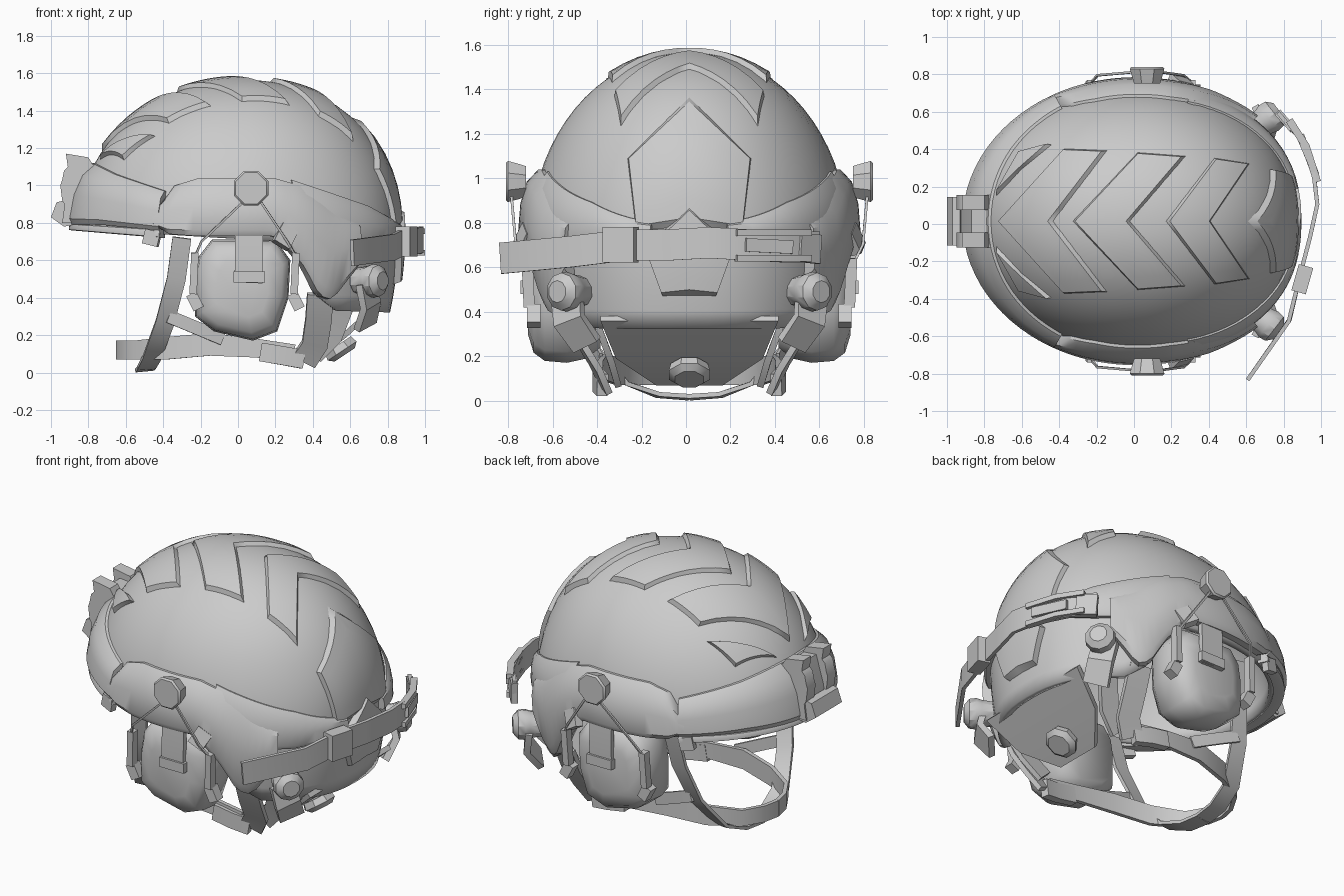
import bpy, bmesh, math
from mathutils import Vector as V

cube = bpy.data.objects.get("Cube")
if cube:
    bpy.data.objects.remove(cube)

grey = bpy.data.materials.new("plain_grey")
grey.use_nodes = True
colour = (0.6, 0.6, 0.6, 1)
grey.diffuse_color = colour
grey.node_tree.nodes["Principled BSDF"].inputs["Base Color"].default_value = colour

# Dome size: centre, front and back length, half width, height; MID is the symmetry plane
CX, CZ, FRONT, BACK, B, H, MID = 0.01, 0.75, 0.87, 0.85, 0.71, 0.815, 0.015
made = []


def finish(name, bm, mirror=False):
    bmesh.ops.remove_doubles(bm, verts=bm.verts, dist=0.0002)
    bmesh.ops.recalc_face_normals(bm, faces=bm.faces)
    mesh = bpy.data.meshes.new(name)
    bm.to_mesh(mesh)
    bm.free()
    ob = bpy.data.objects.new(name, mesh)
    bpy.context.collection.objects.link(ob)
    ob.location.y = MID
    mesh.materials.append(grey)
    if mirror:
        mod = ob.modifiers.new("mirror", 'MIRROR')
        mod.use_axis = (False, True, False)
    made.append(ob)
    return ob


def loft(name, rings, mirror=False):
    bm = bmesh.new()
    loops = [[bm.verts.new(p) for p in r] for r in rings]
    for a, b in zip(loops, loops[1:]):
        for i in range(len(a)):
            j = (i + 1) % len(a)
            bm.faces.new((a[i], a[j], b[j], b[i]))
    bm.faces.new(loops[0])
    bm.faces.new(loops[-1])
    return finish(name, bm, mirror)


def ribbon(name, path, side, width, thick, mirror=False):
    """Flat strap along a path; side is the direction of its width."""
    pts = [V(p) for p in path]
    widths = width if isinstance(width, list) else [width] * len(pts)
    rings = []
    for i, p in enumerate(pts):
        tan = (pts[min(i + 1, len(pts) - 1)] - pts[max(i - 1, 0)]).normalized()
        s = V(side)
        s = (s - tan * s.dot(tan)).normalized() * widths[i] / 2
        n = tan.cross(s).normalized() * thick / 2
        rings.append([p + s + n, p + s - n, p - s - n, p - s + n])
    return loft(name, rings, mirror)


def disc(name, centre, axis, steps, sides=8, mirror=False):
    """Turned part; steps are (distance along axis, radius)."""
    q = V(axis).to_track_quat('Z', 'Y')
    angles = [2 * math.pi * (i + 0.5) / sides for i in range(sides)]
    return loft(name, [[V(centre) + q @ V((r * math.cos(a), r * math.sin(a), d))
                        for a in angles] for d, r in steps], mirror)


def prism(name, outline, y0, y1, mirror=False):
    return loft(name, [[(x, y, z) for x, z in outline] for y in (y0, y1)], mirror)


def interp(table, x):
    if x <= table[0][0]:
        return table[0][1:]
    for p, q in zip(table, table[1:]):
        if x <= q[0]:
            f = (x - p[0]) / (q[0] - p[0])
            return [a + (b - a) * f for a, b in zip(p[1:], q[1:])]
    return table[-1][1:]


def length(c):
    return BACK if c > 0 else FRONT


def power(c):
    """The dome is fuller towards the back."""
    return 2 + 0.2 * max(0, c)


def blunt(z):
    """Exponent that squares off the lower back of the shell."""
    return 1 - 0.15 * min(1, max(0, (1.1 - z) / 0.35))


def radius(z, c):
    k = min(1, (z - CZ) / H)
    return (1 - k ** power(c)) ** (1 / power(c)) if k > 0 else 1 - 0.2 * k * k


def wall(t, z, off=0):
    c, s = math.cos(t), math.sin(t)
    r = radius(z, c)
    wide = math.copysign(abs(s) ** blunt(z), s) if c > 0 else s
    return V((CX + (length(c) * r + off) * c, (B * r + off) * wide, z))


def along(t):
    return CX + length(math.cos(t)) * math.cos(t)


def angle(x):
    return math.acos((x - CX) / length(x - CX))


# Main shell
edge = [(-0.9, 0.77), (-0.1, 0.72), (0.25, 0.7), (0.33, 0.6), (0.43, 0.42), (0.55, 0.33), (0.9, 0.32)]
bm = bmesh.new()
cols, rows, grid = 72, 18, []
for i in range(cols):
    t = 2 * math.pi * i / cols
    p0 = math.asin((interp(edge, along(t))[0] - CZ) / H)
    column = []
    for j in range(rows + 1):
        phi = p0 + (math.pi / 2 - p0) * j / rows
        column.append(bm.verts.new(wall(t, CZ + H * math.sin(phi))))
    grid.append(column)
for i in range(cols):
    a, b = grid[i], grid[(i + 1) % cols]
    for j in range(rows):
        bm.faces.new((a[j], b[j], b[j + 1], a[j + 1]))
shell = finish("helmet_shell", bm)
solid = shell.modifiers.new("thickness", 'SOLIDIFY')
solid.thickness = 0.045
solid.offset = -1


# Raised bands wrapped around the shell; table rows are x, low z, high z
def band(name, table, thick, t0, t1, steps, mirror=False):
    rings = []
    for i in range(steps + 1):
        t = t0 + (t1 - t0) * i / steps
        lo, hi = interp(table, along(t))
        section = [(0, -0.02), (0, 0.7), (0.1, 1), (0.5, 1), (0.82, 0.85), (1, 0.25), (1, -0.02)]
        rings.append([wall(t, lo + (hi - lo) * f, o * thick if o > 0 else o) for f, o in section])
    return loft(name, rings, mirror)


a = angle(-0.4)
band("front_band", [(-0.86, 0.79, 1.12), (-0.7, 0.79, 1.06), (-0.4, 0.76, 0.97)], 0.06, a, 2 * math.pi - a, 28)
band("front_rim", [(-0.86, 0.76, 0.8), (-0.4, 0.72, 0.77)], 0.045, a, 2 * math.pi - a, 28)
band("side_rail", [(-0.43, 0.79, 0.87), (-0.35, 0.74, 1.0), (-0.22, 0.73, 1.04), (0.2, 0.73, 1.04),
                   (0.34, 0.57, 1.0), (0.43, 0.41, 0.95), (0.5, 0.39, 0.89), (0.62, 0.57, 0.82)],
     0.06, angle(-0.43), angle(0.62), 26, True)
band("rear_wedge", [(0.3, 0.72, 1.03), (0.45, 0.68, 0.98), (0.7, 0.68, 0.89), (0.85, 0.72, 0.8)],
     0.035, angle(0.3), angle(0.845), 14, True)


# Raised pads following the dome
def from_top(x, y):
    dx = (x - CX) / length(x - CX)
    d = math.hypot(dx, y / B)
    p = power(dx / max(d, 0.001))
    return V((x, y, CZ + H * max(0, 1 - d ** p) ** (1 / p)))


def from_back(y, z):
    return V((CX + BACK * math.sqrt(max(0, radius(z, 0.95) ** 2 - (abs(y) / B) ** (2 / blunt(z)))), y, z))


def pad(name, corners, place, height=0.022):
    bm = bmesh.new()
    c = [V(p) for p in corners]
    n = 6
    inner = 0 if c[0].x * c[0].y == 0 else 0.1

    def vert(u, v, h):
        q = (c[0] * (1 - u) + c[1] * u) * (1 - v) + (c[3] * (1 - u) + c[2] * u) * v
        p = place(q.x, q.y)
        nrm = V(((p.x - CX) / FRONT ** 2, p.y / B ** 2, max(0, p.z - CZ) / H ** 2)).normalized()
        return bm.verts.new(p + nrm * h)

    def top_vert(u, v):
        return vert(inner + (0.95 - inner) * u, 0.07 + 0.86 * v, height)
    g = [[top_vert(i / n, j / n) for j in range(n + 1)] for i in range(n + 1)]
    for i in range(n):
        for j in range(n):
            bm.faces.new((g[i][j], g[i + 1][j], g[i + 1][j + 1], g[i][j + 1]))
    # sloping skirts, left off where two halves meet
    steps = [k / n for k in range(n + 1)]
    lines = [[(1, k) for k in steps], [(k, 0) for k in steps], [(k, 1) for k in steps]]
    if inner:
        lines.append([(0, k) for k in steps])
    for line in lines:
        top = [top_vert(u, v) for u, v in line]
        low = [vert(u, v, -0.004) for u, v in line]
        for k in range(n):
            bm.faces.new((top[k], top[k + 1], low[k + 1], low[k]))
    finish(name, bm, True)


pad("crown_chevron_front", [(-0.73, 0), (-0.37, 0.39), (-0.14, 0.38), (-0.43, 0)], from_top)
pad("crown_chevron_middle", [(-0.33, 0), (0.02, 0.37), (0.28, 0.35), (-0.02, 0)], from_top)
pad("crown_chevron_rear", [(0.17, 0), (0.43, 0.34), (0.62, 0.31), (0.41, 0)], from_top)
pad("brow_pad", [(-0.74, 0.13), (-0.61, 0.37), (-0.44, 0.41), (-0.6, 0.28)], from_top)
pad("back_pad", [(0, 1.37), (0.28, 1.09), (0.24, 0.76), (0, 0.78)], from_back)
pad("nape_pad", [(0, 0.88), (0.2, 0.68), (0.12, 0.47), (0, 0.47)], from_back, 0.035)

# Front accessory mount
prism("mount_plate", [(-0.87, 1.12), (-0.76, 1.11), (-0.84, 0.8), (-0.94, 0.8), (-0.92, 0.95)], -0.14, 0.14)
prism("mount_prong", [(-0.92, 1.17), (-0.8, 1.15), (-0.77, 1.1), (-0.88, 0.82), (-0.94, 0.92), (-0.95, 1.0),
                      (-0.94, 1.03), (-0.93, 1.08), (-0.91, 1.1)], 0.06, 0.14, True)
prism("mount_foot", [(-0.97, 0.91), (-0.93, 0.92), (-0.88, 0.79), (-0.93, 0.78), (-1.0, 0.83)], -0.13, 0.13)

# Ear cups, their arms, wires and pivots
cup = [(-0.23, 0.5), (-0.23, 0.3), (-0.13, 0.22), (0.08, 0.17), (0.21, 0.22), (0.27, 0.4), (0.28, 0.6),
       (0.2, 0.71), (-0.14, 0.71), (-0.21, 0.62)]
ear_cup = loft("ear_cup", [[(0.03 + (x - 0.03) * s, y, 0.45 + (z - 0.45) * s) for x, z in cup]
                           for y, s in ((0.4, 0.75), (0.46, 0.93), (0.55, 1), (0.65, 0.97), (0.7, 0.84), (0.725, 0.55))],
               True)
ribbon("cup_plate", [(0.06, 0.73, 0.74), (0.06, 0.735, 0.6), (0.055, 0.73, 0.48)], (1, 0, 0), 0.15, 0.03, True)
ribbon("cup_latch", [(0.06, 0.735, 0.54), (0.06, 0.735, 0.48)], (1, 0, 0), 0.17, 0.05, True)
for part, x in (("front", -0.23), ("rear", 0.31)):
    ribbon(part + "_cup_arm", [(x, 0.73, 0.64), (x - 0.01, 0.72, 0.42)], (1, 0, 0), 0.04, 0.05, True)
    ribbon(part + "_cup_hinge", [(x - 0.02, 0.7, 0.42), (x + 0.02, 0.7, 0.34)], (1, 0, 0), 0.06, 0.06, True)
    ribbon(part + "_wire", [(0.07 + x * 0.15, 0.8, 0.92), (x * 0.85, 0.78, 0.7), (x, 0.74, 0.62)],
           (1, 0, 0), 0.012, 0.012, True)
ribbon("rail_clip", [(0.21, 0.75, 0.75), (0.29, 0.73, 0.7)], (-0.5, 0, 0.8), 0.11, 0.05, True)
ribbon("front_clip", [(-0.5, 0.62, 0.73), (-0.42, 0.64, 0.71)], (0, 0, 1), 0.08, 0.04, True)
disc("pivot_knob", (0.07, 0.735, 0.985), (0, 1, 0), [(0, 0.075), (0.03, 0.085), (0.08, 0.1), (0.09, 0.09)], 8, True)

# Chin straps
ribbon("jaw_strap", [(-0.3, 0.56, 0.72), (-0.33, 0.52, 0.5), (-0.39, 0.44, 0.27), (-0.46, 0.29, 0.08),
                     (-0.49, 0.14, 0.025), (-0.5, 0, 0.015)], (1, 0, 0.1), 0.1, 0.02, True)
ribbon("chin_strap", [(0.3, 0.4, 0.1), (0.1, 0.4, 0.13), (-0.15, 0.38, 0.15), (-0.38, 0.32, 0.13),
                      (-0.55, 0.22, 0.12), (-0.62, 0.1, 0.12), (-0.64, 0, 0.12)], (0, 0, 1),
       [0.1, 0.1, 0.12, 0.12, 0.1, 0.1, 0.1], 0.025, True)
ribbon("cheek_strap", [(-0.37, 0.46, 0.3), (-0.25, 0.44, 0.25), (-0.08, 0.4, 0.18)], (0, 0, 1), 0.07, 0.015, True)
ribbon("strap_buckle", [(0.12, 0.41, 0.11), (0.24, 0.41, 0.09), (0.35, 0.39, 0.07)], (0, 0, 1), 0.1, 0.05, True)
ribbon("rear_strap", [(0.44, 0.56, 0.42), (0.43, 0.5, 0.28), (0.41, 0.42, 0.15), (0.35, 0.38, 0.06)],
       (1, 0, 0.2), 0.14, 0.03, True)

# Neck panel with dial
ribbon("neck_panel", [(0.76, 0, 0.37), (0.57, 0, 0.2), (0.42, 0, 0.08)], (0, 1, 0), [0.8, 0.66, 0.3], 0.03)
ribbon("neck_side", [(0.56, 0.42, 0.36), (0.5, 0.36, 0.2), (0.4, 0.33, 0.1)], (1, 0, 0), 0.12, 0.03, True)
disc("neck_dial", (0.54, 0, 0.14), (0.55, 0, -0.83), [(-0.01, 0.09), (0.03, 0.1), (0.055, 0.07)])

# Rear side knobs with hanging arms
disc("rear_knob", (0.68, 0.52, 0.49), (0.77, 0.6, 0),
     [(-0.05, 0.07), (0.02, 0.08), (0.05, 0.09), (0.09, 0.085), (0.12, 0.05)], 10, True)
ribbon("knob_arm", [(0.68, 0.55, 0.48), (0.71, 0.54, 0.36), (0.68, 0.46, 0.25)], (0.45, -0.8, 0), 0.15, 0.04, True)

# Strap around the back, its clip and slotted buckle
ribbon("back_strap", [(0.61, -0.845, 0.64), (0.83, -0.53, 0.67), (0.89, -0.28, 0.7), (0.94, -0.09, 0.7),
                      (0.98, 0.09, 0.71), (0.96, 0.26, 0.7), (0.88, 0.45, 0.69), (0.77, 0.58, 0.69)], (0, 0, 1), 0.14, 0.022)
ribbon("strap_clip", [(0.88, -0.38, 0.7), (0.92, -0.24, 0.7)], (0, 0, 1), 0.16, 0.08)
for z in (0.64, 0.755):
    ribbon("buckle_rail", [(0.98, 0.21, z), (0.92, 0.4, z), (0.83, 0.54, z)], (0, 0, 1), 0.03, 0.04)
ribbon("buckle_tongue", [(0.97, 0.25, 0.7), (0.89, 0.46, 0.69)], (0, 0, 1), 0.06, 0.04)
ribbon("buckle_end", [(0.85, 0.49, 0.69), (0.77, 0.58, 0.68)], (0, 0, 1), 0.13, 0.04)


def smooth(parts, degrees):
    bpy.ops.object.select_all(action='DESELECT')
    for ob in parts:
        ob.select_set(True)
    bpy.context.view_layer.objects.active = parts[0]
    bpy.ops.object.shade_smooth_by_angle(angle=math.radians(degrees))


smooth([ob for ob in made if ob is not ear_cup], 35)
smooth([ear_cup], 65)
